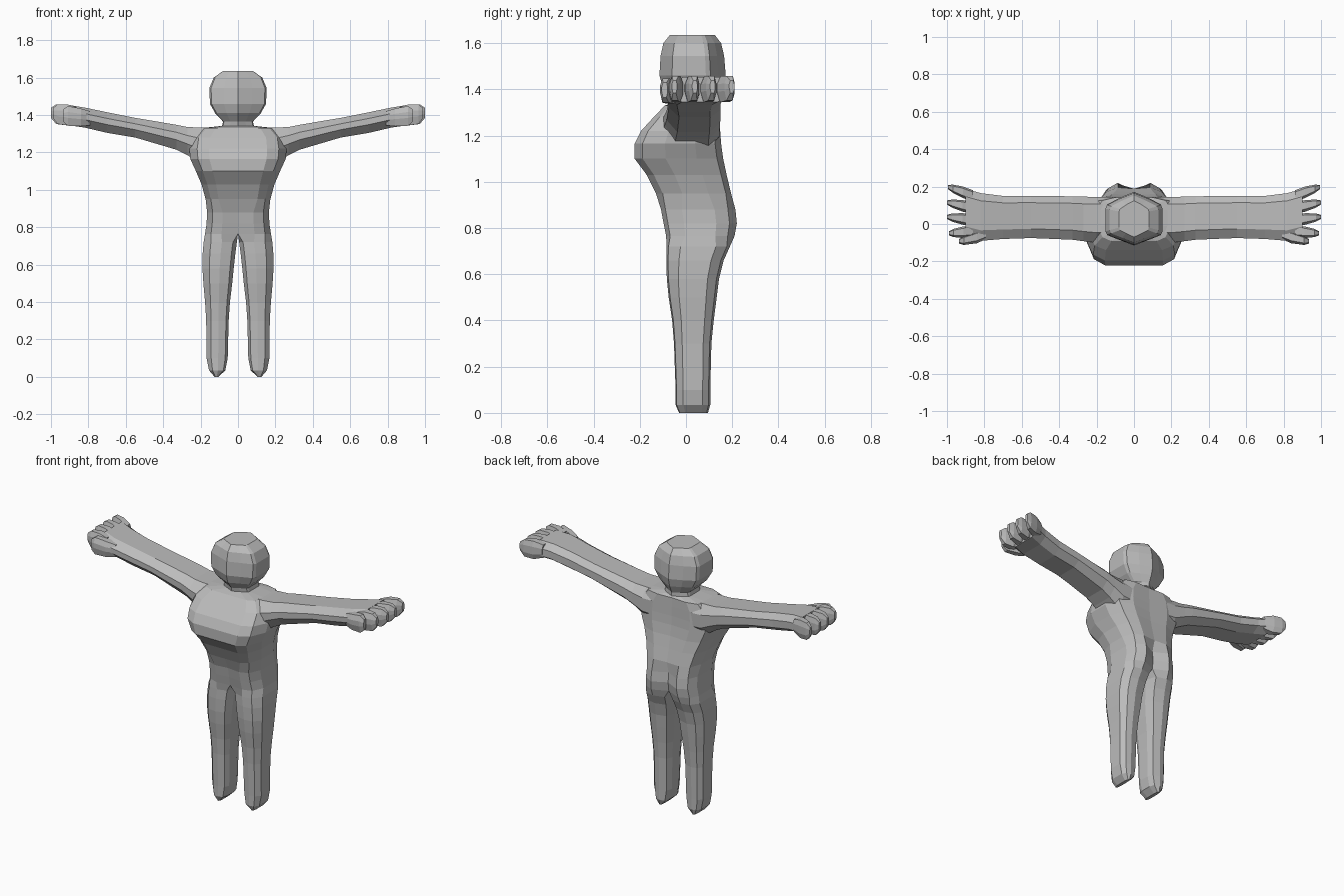
import bpy, bmesh

skin = bpy.data.materials.new("plain grey")
skin.diffuse_color = (0.5, 0.5, 0.5, 1)


def loft(name, rings):
    """Skin closed rings of the right half, then mirror across x = 0."""
    bm = bmesh.new()
    loops = [[bm.verts.new(p) for p in ring] for ring in rings]
    n = len(loops[0])
    for a, b in zip(loops, loops[1:]):
        for i in range(n):
            j = (i + 1) % n
            quad = (a[i], a[j], b[j], b[i])
            if any(v.co.x > 1e-4 for v in quad):  # no wall on the mirror plane
                bm.faces.new(quad)
    bm.faces.new(loops[0][::-1])
    bm.faces.new(loops[-1])
    bmesh.ops.recalc_face_normals(bm, faces=bm.faces)
    # an open seam can fool the recalculation, so check the top or tip cap
    bm.faces.ensure_lookup_table()
    cap = bm.faces[len(bm.faces) - 1]
    axis = loops[-1][0].co - loops[0][0].co
    if cap.normal.dot(axis) < 0:
        bmesh.ops.reverse_faces(bm, faces=bm.faces)
    mesh = bpy.data.meshes.new(name)
    bm.to_mesh(mesh)
    bm.free()
    mesh.materials.append(skin)
    ob = bpy.data.objects.new(name, mesh)
    bpy.context.collection.objects.link(ob)
    mod = ob.modifiers.new("mirror", 'MIRROR')
    mod.use_clip = True
    mod.merge_threshold = 0.0005
    return ob


# Cross-sections as fractions across (inner to outer) and deep (front to back)
LEG = [(.12, .06), (.45, 0), (.78, .03), (1, .22), (1, .78),
       (.8, .95), (.5, 1), (.12, .93), (0, .7), (0, .25)]
TORSO = [(0, 0), (.6, 0), (.84, .09), (1, .35), (1, .7),
         (.85, .93), (.5, 1), (0, .98), (0, .66), (0, .33)]
HIPS = [(0, .03), (.5, 0), (.82, .06), (1, .28), (1, .72),
        (.85, .9), (.52, 1), (0, .86), (0, .66), (0, .33)]
HEAD = [(0, 0), (.5, .1), (.94, .19), (1, .26), (1, .7),
        (.94, .77), (.5, .89), (0, 1), (0, .66), (0, .33)]

# section, height, inner x, outer x, front y, back y
body = [
    (LEG, 0, .105, .125, -.03, .095), (LEG, .035, .068, .155, -.045, .105),
    (LEG, .1, .055, .168, -.045, .105), (LEG, .3, .05, .17, -.052, .11),
    (LEG, .4, .043, .176, -.06, .12), (LEG, .5, .031, .185, -.075, .133),
    (LEG, .58, .023, .19, -.083, .143), (LEG, .66, .014, .189, -.085, .163),
    (LEG, .72, .006, .184, -.084, .19), (HIPS, .765, 0, .176, -.086, .21),
    (HIPS, .82, 0, .168, -.097, .22), (HIPS, .88, 0, .165, -.108, .214),
    (TORSO, .95, 0, .173, -.13, .195), (TORSO, 1.03, 0, .195, -.17, .176),
    (TORSO, 1.1, 0, .225, -.222, .161), (TORSO, 1.165, 0, .255, -.222, .152),
    (TORSO, 1.22, 0, .26, -.195, .148), (TORSO, 1.28, 0, .25, -.14, .145),
    (TORSO, 1.33, 0, .2, -.092, .142), (HEAD, 1.342, 0, .085, -.06, .14),
    (HEAD, 1.365, 0, .08, -.065, .14), (HEAD, 1.41, 0, .122, -.1, .16),
    (HEAD, 1.46, 0, .15, -.115, .172), (HEAD, 1.545, 0, .153, -.11, .165),
    (HEAD, 1.6, 0, .13, -.098, .152), (HEAD, 1.635, 0, .08, -.07, .125),
]
loft("body", [[(i + u * (o - i), f + v * (b - f), z) for u, v in sec]
              for sec, z, i, o, f, b in body])

# Octagonal section for arms and fingers, as fractions (front to back, up)
OCT = [(.2, 0), (.8, 0), (1, .3), (1, .72), (.84, 1), (.22, 1), (0, .7), (0, .4)]


def limb(name, rows):
    """Loft along x; each row is x, front y, back y, bottom z, top z."""
    loft(name, [[(x, f + u * (b - f), lo + v * (hi - lo)) for u, v in OCT]
                for x, f, b, lo, hi in rows])


limb("arms", [
    (.05, -.09, .142, 1.13, 1.328), (.2, -.1, .145, 1.14, 1.333),
    (.27, -.092, .146, 1.185, 1.336), (.33, -.084, .148, 1.215, 1.348),
    (.55, -.075, .15, 1.28, 1.385), (.7, -.08, .15, 1.305, 1.415),
    (.82, -.09, .165, 1.333, 1.44), (.9, -.07, .188, 1.345, 1.453),
])

# Fingers: name, root y, tip y, tip x
for name, y0, y1, tip in [("first_finger", -.04, -.05, .99), ("middle_finger", .02, .038, 1),
                          ("ring_finger", .085, .115, 1), ("little_finger", .15, .198, .995)]:
    rows = []
    for t, w, lo, hi in [(0, .03, 1.36, 1.44), (.4, .031, 1.345, 1.457),
                         (.8, .022, 1.352, 1.457), (1, .011, 1.385, 1.438)]:
        y = y0 + t * (y1 - y0)
        rows.append((.86 + t * (tip - .86), y - w, y + w, lo, hi))
    limb(name, rows)

limb("thumb", [(.79, -.08, -.03, 1.345, 1.42), (.84, -.103, -.04, 1.34, 1.435),
               (.91, -.112, -.065, 1.343, 1.448), (.935, -.105, -.08, 1.365, 1.43)])
